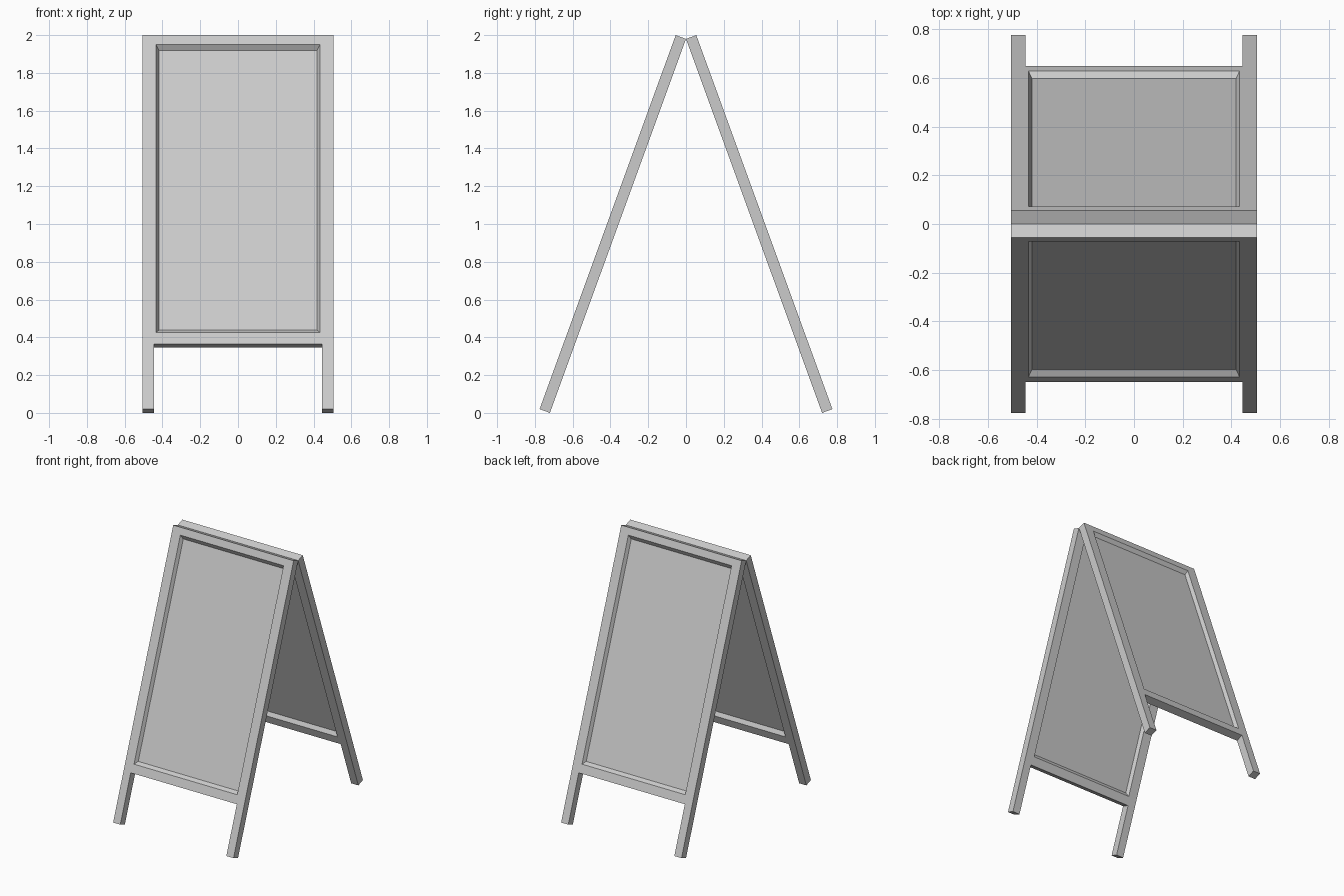
import bpy, bmesh
from math import radians, cos, pi
from mathutils import Matrix, Vector

if "Cube" in bpy.data.objects:
    bpy.data.objects.remove(bpy.data.objects["Cube"])

W, LEG_W = 0.505, 0.06          # half width, leg width
T, LENGTH, RAIL = 0.058, 2.107, 1.74   # thickness, leg length, bottom of lower rail
TILT = radians(20)


def inset_to(bm, face, half_w, top, bottom, y):
    """Inset a face and fit the inner face to a given rectangle."""
    bmesh.ops.inset_region(bm, faces=[face], thickness=0.005)
    mid = -RAIL / 2
    for v in face.verts:
        v.co = Vector((half_w if v.co.x > 0 else -half_w, y,
                       top if v.co.z > mid else bottom))


def make_board(name, turn):
    bm = bmesh.new()
    # framed slab, hanging down from the hinge line
    bmesh.ops.create_cube(bm, size=1, matrix=Matrix.Translation((0, T / 2, -RAIL / 2))
                          @ Matrix.Diagonal((2 * W, T, RAIL, 1)))
    for x in (-1, 1):
        bmesh.ops.bisect_plane(bm, geom=bm.verts[:] + bm.edges[:] + bm.faces[:],
                               plane_co=(x * (W - LEG_W), 0, 0), plane_no=(1, 0, 0))
    bm.normal_update()

    # legs continue from the slab's lower corners
    feet = [f for f in bm.faces if f.normal.z < -0.9
            and abs(f.calc_center_median().x) > 0.4]
    legs = bmesh.ops.extrude_discrete_faces(bm, faces=feet)["faces"]
    for f in legs:
        bmesh.ops.translate(bm, verts=f.verts, vec=(0, 0, RAIL - LENGTH))
    bm.normal_update()

    # recessed display panel with bevelled rim on both sides
    panels = [f for f in bm.faces if abs(f.normal.y) > 0.9
              and abs(f.calc_center_median().x) < 0.1]
    for f in panels:
        outer = f.normal.y > 0
        y, deep = (T, T - 0.025) if outer else (0, 0.025)
        inset_to(bm, f, 0.433, -0.053, -1.676, y)
        inset_to(bm, f, 0.419, -0.077, -1.653, deep)

    bmesh.ops.recalc_face_normals(bm, faces=bm.faces[:])
    mesh = bpy.data.meshes.new(name)
    bm.to_mesh(mesh)
    bm.free()
    obj = bpy.data.objects.new(name, mesh)
    bpy.context.collection.objects.link(obj)
    obj.location.z = LENGTH * cos(TILT)
    obj.rotation_euler = (TILT, 0, turn)


make_board("back_board", 0)
make_board("front_board", pi)
